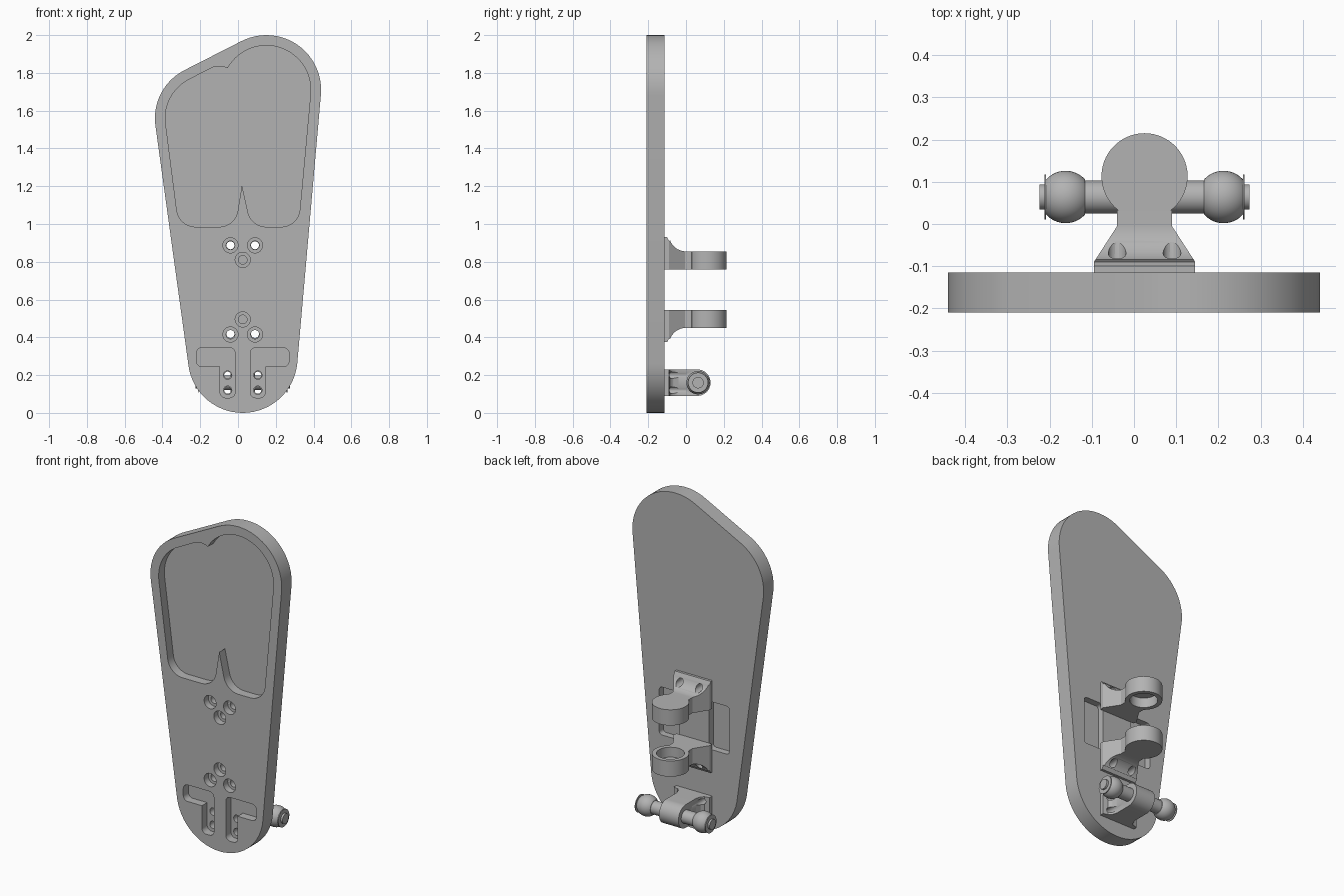
import bpy, bmesh, math
from mathutils import Vector
from mathutils.geometry import convex_hull_2d

if "Cube" in bpy.data.objects:
    bpy.data.objects.remove(bpy.data.objects["Cube"])

grey = bpy.data.materials.new("plain grey")
grey.use_nodes = True
grey.diffuse_color = (0.45, 0.45, 0.45, 1)
grey.node_tree.nodes["Principled BSDF"].inputs["Base Color"].default_value = grey.diffuse_color

MID = 0.025            # x of the fittings' centre line
FRONT, BACK = -0.21, -0.115
PLACE = {"x": lambda a, b, h: (h, a, b),
         "y": lambda a, b, h: (a, h, b),
         "z": lambda a, b, h: (a, b, h)}


def prism(name, pts, axis, lo, hi):
    """Extrude a 2D outline along an axis."""
    bm = bmesh.new()
    face = bm.faces.new([bm.verts.new(PLACE[axis](a, b, lo)) for a, b in pts])
    out = bmesh.ops.extrude_face_region(bm, geom=[face])
    shift = Vector(PLACE[axis](0, 0, hi - lo))
    bmesh.ops.translate(bm, vec=shift, verts=[v for v in out["geom"] if isinstance(v, bmesh.types.BMVert)])
    bmesh.ops.recalc_face_normals(bm, faces=bm.faces)
    mesh = bpy.data.meshes.new(name)
    bm.to_mesh(mesh)
    bm.free()
    mesh.materials.append(grey)
    ob = bpy.data.objects.new(name, mesh)
    bpy.context.collection.objects.link(ob)
    return ob


def arc(cx, cy, r, start=0, end=360, n=48):
    angles = [math.radians(start + (end - start) * i / n) for i in range(n + 1)]
    return [(cx + r * math.cos(a), cy + r * math.sin(a)) for a in angles]


def hull(*circles):
    """Rounded outline wrapped around circles (x, y, radius)."""
    pts = [p for c in circles for p in arc(*c, n=64)[:-1]]
    return [pts[i] for i in convex_hull_2d(pts)]


def rounded(x0, x1, y0, y1, r):
    return hull(*[(x, y, r) for x in (x0 + r, x1 - r) for y in (y0 + r, y1 - r)])


def boolean(ob, other, mode="DIFFERENCE"):
    bpy.context.view_layer.objects.active = ob
    mod = ob.modifiers.new(mode, "BOOLEAN")
    mod.operation, mod.object, mod.solver = mode, other, "EXACT"
    bpy.ops.object.modifier_apply(modifier=mod.name)
    bpy.data.objects.remove(other)


def drill(ob, a, b, r, axis, lo, hi):
    boolean(ob, prism("cutter", arc(a, b, r, n=32)[:-1], axis, lo, hi))


def smooth(ob):
    bpy.ops.object.select_all(action="DESELECT")
    ob.select_set(True)
    bpy.context.view_layer.objects.active = ob
    bpy.ops.object.shade_smooth_by_angle(angle=math.radians(30))


# Main plate with two finger pockets on the front
plate = prism("pedal_plate", hull((0.15, 1.71, 0.29), (-0.155, 1.56, 0.285), (MID, 0.29, 0.29)), "y", FRONT, BACK)
pockets = [hull((-0.1, 1.735, 0.1), (-0.155, 1.56, 0.23), (-0.225, 1.085, 0.1), (-0.1, 1.085, 0.1)),
           hull((0.15, 1.71, 0.235), (0.15, 1.845, 0.1), (0.15, 1.085, 0.1), (0.228, 1.085, 0.1))]
for outline in pockets:
    boolean(plate, prism("cutter", outline, "y", FRONT - 0.1, -0.155))

# Mirrored L-shaped slots at the foot of the plate
for s in (-1, 1):
    for near, far, low in ((0.04, 0.245, 0.245), (0.04, 0.12, 0.08)):
        x0, x1 = sorted((MID + s * near, MID + s * far))
        boolean(plate, prism("cutter", rounded(x0, x1, low, 0.345, 0.03), "y", FRONT - 0.1, -0.16))
    for z in (0.12, 0.2):
        drill(plate, MID + s * 0.08, z, 0.022, "y", -0.3, 0)

# Counterbored bolt holes for the two cups
for z, z_mid in ((0.887, 0.81), (0.415, 0.495)):
    for x, zz in ((MID - 0.065, z), (MID + 0.065, z), (MID, z_mid)):
        drill(plate, x, zz, 0.04, "y", -0.3, -0.17)
        drill(plate, x, zz, 0.023, "y", -0.3, 0)

# Back recesses on both sides of the central rib
for s in (-1, 1):
    x0, x1 = sorted((MID + s * 0.1, MID + s * 0.235))
    boolean(plate, prism("cutter", rounded(x0, x1, 0.51, 0.8, 0.02), "y", -0.155, 0))
smooth(plate)

# Cup brackets, mirrored about the middle height
flare = [(MID + 0.065, 0.03), (MID + 0.065, -0.005), (MID + 0.12, -0.09), (MID + 0.12, BACK)]
top_outline = (arc(MID, 0.113, 0.102, -52, 232) + [(2 * MID - x, y) for x, y in flare]
               + flare[::-1])
side = ([(BACK, 0.93), (-0.1, 0.93), (-0.09, 0.91)] + arc(0, 0.945, 0.09, 200, 270, 12)
        + [(0.3, 0.855), (0.3, 0.76), (BACK, 0.76)])
for name, flip in (("upper_cup_bracket", False), ("lower_cup_bracket", True)):
    def height(z):
        return 1.305 - z if flip else z
    bracket = prism(name, top_outline, "z", 0.3, 1)
    boolean(bracket, prism("cutter", [(y, height(z)) for y, z in side], "x", -0.5, 0.5), "INTERSECT")
    lo, hi = sorted((height(0.7), height(0.82)))
    drill(bracket, MID, 0.113, 0.077, "z", lo, hi)
    for s in (-1, 1):
        drill(bracket, MID + s * 0.065, height(0.887), 0.021, "y", -0.3, 0.05)
    smooth(bracket)

# Axle mount: flared foot with a rounded nose
half = [(0.065, 0.2), (0.065, -0.04), (0.075, -0.07), (0.09, -0.085), (0.12, -0.09), (0.12, BACK)]
mount = prism("axle_mount", [(MID + x, y) for x, y in half] + [(MID - x, y) for x, y in half[::-1]], "z", 0, 0.4)
nose = [(BACK, 0.09)] + arc(0.06, 0.16, 0.07, -90, 90, 32) + [(BACK, 0.23)]
boolean(mount, prism("cutter", nose, "x", -0.5, 0.5), "INTERSECT")
for s in (-1, 1):
    for z in (0.12, 0.2):
        drill(mount, MID + s * 0.08, z, 0.018, "y", -0.3, 0.0)
smooth(mount)

# Axle and ball ends, turned around the x axis
smooth(prism("axle", arc(0.064, 0.16, 0.039)[:-1], "x", MID - 0.15, MID + 0.15))
ball = [(0.187 + 0.062 * math.cos(a), 0.062 * math.sin(a))
        for a in [math.radians(138 - 96 * i / 24) for i in range(25)]]
profile = ([(0.13, 0)] + [(0.141, 0.04)] + ball
           + [(0.233, 0.053), (0.237, 0.053), (0.237, 0.03), (0.249, 0.03), (0.249, 0)])
for name, s in (("left_ball_end", 1), ("right_ball_end", -1)):
    bm = bmesh.new()
    verts = [bm.verts.new((MID + s * d, 0.064, 0.16 + r)) for d, r in profile]
    edges = [bm.edges.new(pair) for pair in zip(verts, verts[1:])]
    bmesh.ops.spin(bm, geom=verts + edges, cent=(0, 0.064, 0.16), axis=(1, 0, 0),
                   angle=math.tau, steps=40, use_merge=True)
    bmesh.ops.remove_doubles(bm, verts=bm.verts, dist=0.0001)
    bmesh.ops.recalc_face_normals(bm, faces=bm.faces)
    mesh = bpy.data.meshes.new(name)
    bm.to_mesh(mesh)
    bm.free()
    mesh.materials.append(grey)
    end = bpy.data.objects.new(name, mesh)
    bpy.context.collection.objects.link(end)
    smooth(end)
